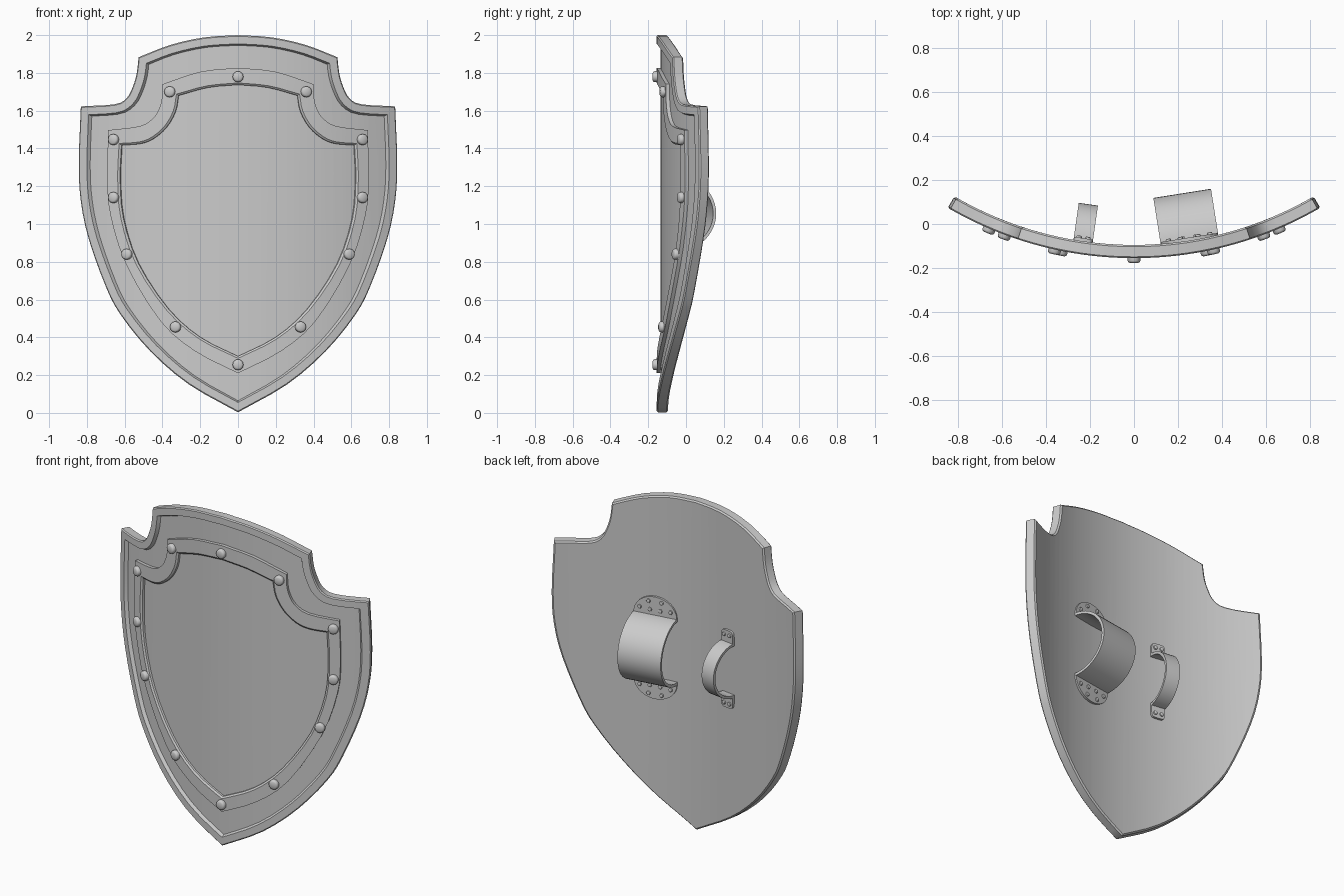
import bpy, bmesh, math
from mathutils import Vector, Matrix

if "Cube" in bpy.data.objects:
    bpy.data.objects.remove(bpy.data.objects["Cube"])

R, YC = 1.68, 1.525      # radius and axis of the curved shield front
BACK, FIELD = -0.06, -0.02


def surface(x, d):
    """Bend a flat point (front x, height d above the rim face) round the axis."""
    t = math.asin(x / R)
    return (R + d) * math.sin(t), YC - (R + d) * math.cos(t), t


def smooth(pts, n=3):
    """Catmull-Rom curve through the points."""
    p = [Vector(q) for q in pts]
    p = [2 * p[0] - p[1]] + p + [2 * p[-1] - p[-2]]
    out = []
    for a, b, c, d in zip(p, p[1:], p[2:], p[3:]):
        for i in range(n):
            t = i / n
            out.append(0.5 * (2 * b + (c - a) * t + (2 * a - 5 * b + 4 * c - d) * t * t
                              + (3 * b - a - 3 * c + d) * t ** 3))
    return out


def outline(*segments):
    """Closed symmetric outline from right-half curve segments, top to tip."""
    half = [p for s in segments for p in smooth(s)] + [Vector(segments[-1][-1])]
    return half + [Vector((-p.x, p.y)) for p in reversed(half[1:-1])]


def inset(pts, w):
    out = []
    for i, p in enumerate(pts):
        a = (p - pts[i - 1]).normalized()
        b = (pts[(i + 1) % len(pts)] - p).normalized()
        na, nb = Vector((a.y, -a.x)), Vector((b.y, -b.x))
        out.append(p + (na + nb) * w / (1 + na.dot(nb)))
    return out


def loft(bm, loops, cap=True, closed=False):
    rings = [[bm.verts.new(c) for c in l] for l in loops]
    pairs = list(zip(rings, rings[1:])) + ([(rings[-1], rings[0])] if closed else [])
    for a, b in pairs:
        for i in range(len(a)):
            j = (i + 1) % len(a)
            bm.faces.new((a[i], a[j], b[j], b[i]))
    if cap:
        bm.faces.new(rings[0])
        bm.faces.new(rings[-1])


def finish(bm, name, angle=35):
    bmesh.ops.recalc_face_normals(bm, faces=bm.faces[:])
    me = bpy.data.meshes.new(name)
    bm.to_mesh(me)
    bm.free()
    ob = bpy.data.objects.new(name, me)
    bpy.context.collection.objects.link(ob)
    bpy.ops.object.select_all(action='DESELECT')
    ob.select_set(True)
    bpy.context.view_layer.objects.active = ob
    bpy.ops.object.shade_smooth_by_angle(angle=math.radians(angle))
    return ob


def bend(bm):
    """Slice into narrow vertical strips, then wrap onto the curved surface."""
    for k in range(-16, 17):
        bmesh.ops.bisect_plane(bm, geom=bm.verts[:] + bm.edges[:] + bm.faces[:],
                               plane_co=(k * 0.05, 0, 0), plane_no=(1, 0, 0))
    for v in bm.verts:
        x, y, _ = surface(v.co.x, v.co.y)
        v.co = (x, y, v.co.z)


def level(pts, d):
    return [(p.x, d, p.y) for p in pts]


def rivet(bm, m, r, h):
    """Low domed stud rising along local +y."""
    loft(bm, [[m @ Vector((k * r * math.cos(a), y * h, k * r * math.sin(a)))
               for a in (2 * math.pi * i / 12 for i in range(12))]
              for k, y in ((1, -0.3), (1, 0.55), (0.9, 0.82), (0.65, 1))])


# Shield body with raised rim
edge = outline([(0, 2), (.18, 1.988), (.36, 1.948), (.528, 1.883)],
               [(.528, 1.883), (.539, 1.793), (.56, 1.724), (.592, 1.666), (.655, 1.634), (.835, 1.623)],
               [(.835, 1.623), (.846, 1.32), (.835, 1.12), (.793, .92), (.703, .67),
                (.624, .52), (.465, .325), (.26, .15), (0, .003)])
bm = bmesh.new()
loft(bm, [level(inset(edge, .008), BACK), level(edge, BACK + .008), level(edge, -.006),
          level(inset(edge, .006), 0), level(inset(edge, .046), 0),
          level(inset(edge, .054), FIELD)])
bend(bm)
finish(bm, "shield_body")

# Raised inner trim band
outer = outline([(0, 1.827), (.2, 1.806), (.4, 1.74)],
                [(.4, 1.74), (.402, 1.67), (.418, 1.61), (.45, 1.56), (.52, 1.518), (.687, 1.497)],
                [(.687, 1.497), (.692, 1.24), (.676, 1.05), (.592, .785), (.41, .485), (.225, .325), (0, .21)])
inner = outline([(0, 1.737), (.16, 1.722), (.317, 1.68)],
                [(.317, 1.68), (.333, 1.596), (.38, 1.513), (.45, 1.452), (.52, 1.425), (.62, 1.417)],
                [(.62, 1.417), (.627, 1.24), (.61, 1.03), (.53, .79), (.37, .55), (.2, .40), (0, .30)])
bm = bmesh.new()
loft(bm, [level(outer, FIELD - .01), level(outer, 0), level(inset(inner, -.01), 0),
          level(inner, -.008), level(inner, FIELD - .01)], cap=False, closed=True)
bend(bm)
finish(bm, "trim_band")

# Rivets on the trim
bm = bmesh.new()
for x, z in [(0, 1.78), (.36, 1.70), (.657, 1.447), (.657, 1.14), (.587, .84), (.33, .455), (0, .255)]:
    for s in ((1, -1) if x else (1,)):
        px, py, t = surface(s * x, 0)
        m = Matrix.Translation((px, py, z)) @ Matrix.Rotation(t + math.pi, 4, 'Z')
        rivet(bm, m, .029, .022)
finish(bm, "trim_rivets", 50)


def strap(name, x, width, rad, height, tab, power, studs, stud_r, z=1.055):
    """Arched strap with a riveted tab at each end, fixed to the back."""
    px, py, t = surface(x, BACK)
    m = Matrix.Translation((px, py, z)) @ Matrix.Rotation(t, 4, 'Z')
    w, th = width / 2, .016
    bm = bmesh.new()
    arc = [math.pi * i / 24 for i in range(25)]
    prof = [((rad) * math.cos(a), height * math.sin(a)) for a in arc]
    prof += [((rad - th) * math.cos(a), (height - th) * math.sin(a)) for a in reversed(arc)]
    # sections across the width, wrapped as a closed strip
    n = len(arc)
    rows = [[bm.verts.new(m @ Vector((u, v, c))) for c, v in prof] for u in (-w, w)]
    a, b = rows
    for i in range(len(prof)):
        j = (i + 1) % len(prof)
        bm.faces.new((a[i], a[j], b[j], b[i]))
    for r in rows:
        for i in range(n - 1):
            bm.faces.new((r[i], r[i + 1], r[2 * n - 2 - i], r[2 * n - 1 - i]))
    # end tabs and their studs
    for s in (1, -1):
        shape = [(-w, rad - th)]
        for i in range(17):
            c, q = math.cos(math.pi * i / 16), math.sin(math.pi * i / 16)
            shape.append((-w * math.copysign(abs(c) ** power, c), rad + tab * abs(q) ** power))
        shape = [(-w, rad - th)] + shape[1:] + [(w, rad - th)]
        loft(bm, [[m @ Vector((u, v, s * c)) for u, c in shape] for v in (-.01, .014)])
        for u, c in studs:
            rivet(bm, m @ Matrix.Translation((u, .014, s * (rad + c))), stud_r, .009)
    finish(bm, name)


# Wide forearm strap and narrow hand grip
strap("forearm_strap", .262, .265, .2, .217, .11, 1,
      [(-.095, .035), (-.04, .08), (.04, .08), (.095, .035), (-.032, .03), (.032, .03)], .012)
strap("hand_grip", -.24, .088, .165, .17, .07, .4, [(-.02, .042), (.02, .042)], .012)
